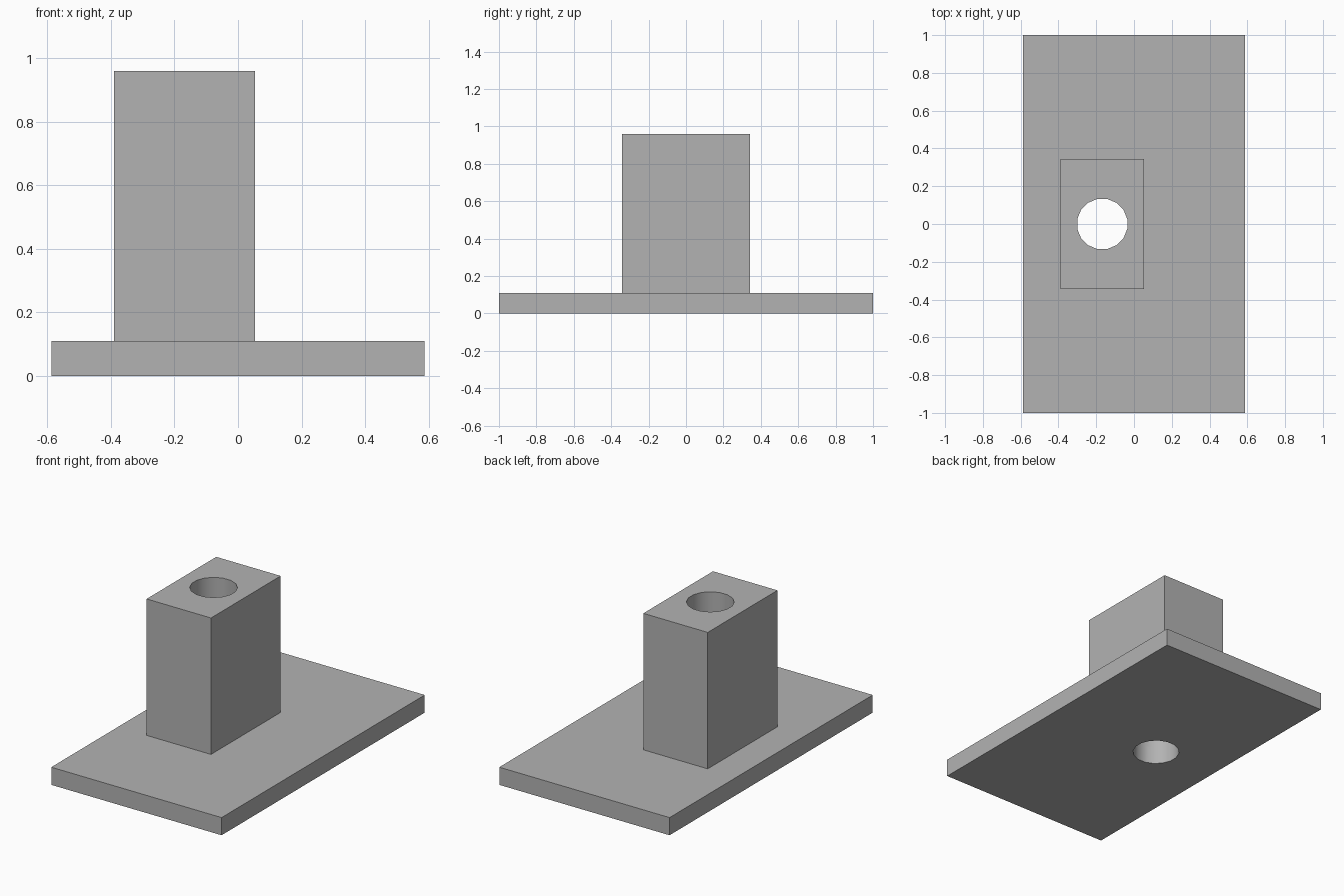
import bpy
import math

cube = bpy.data.objects.get("Cube")
if cube:
    bpy.data.objects.remove(cube, do_unlink=True)

# Single plain grey
grey = bpy.data.materials.new("plain_grey")
grey.use_nodes = True
colour = (0.45, 0.45, 0.45, 1)
grey.diffuse_color = colour
grey.node_tree.nodes["Principled BSDF"].inputs["Base Color"].default_value = colour

BASE_TOP, TOWER_TOP = 0.11, 0.96
TOWER_X = -0.168


def box(name, x, width, depth, bottom, top):
    bpy.ops.mesh.primitive_cube_add(size=1, location=(x, 0, (bottom + top) / 2))
    obj = bpy.context.object
    obj.name = name
    obj.scale = (width, depth, top - bottom)
    bpy.ops.object.transform_apply(location=False, rotation=False, scale=True)
    obj.data.materials.append(grey)
    return obj


# Flat base plate with an off-centre tower
base = box("base_plate", 0, 1.174, 2, 0, BASE_TOP)
tower = box("tower_block", TOWER_X, 0.444, 0.686, BASE_TOP, TOWER_TOP)

# Vertical bore through both parts
bpy.ops.mesh.primitive_cylinder_add(vertices=16, radius=0.135, depth=3,
                                    location=(TOWER_X, 0, 0.5),
                                    rotation=(0, 0, math.pi / 16))
cutter = bpy.context.object
cutter.name = "bore_cutter"
cutter.data.materials.append(grey)

for part in (base, tower):
    bore = part.modifiers.new("bore", 'BOOLEAN')
    bore.operation = 'DIFFERENCE'
    bore.object = cutter
    bore.solver = 'EXACT'
    bpy.context.view_layer.objects.active = part
    bpy.ops.object.modifier_apply(modifier=bore.name)

    # Smooth bore wall, sharp outer edges
    bpy.ops.object.select_all(action='DESELECT')
    part.select_set(True)
    bpy.ops.object.shade_smooth_by_angle(angle=math.radians(30))

bpy.data.objects.remove(cutter, do_unlink=True)
